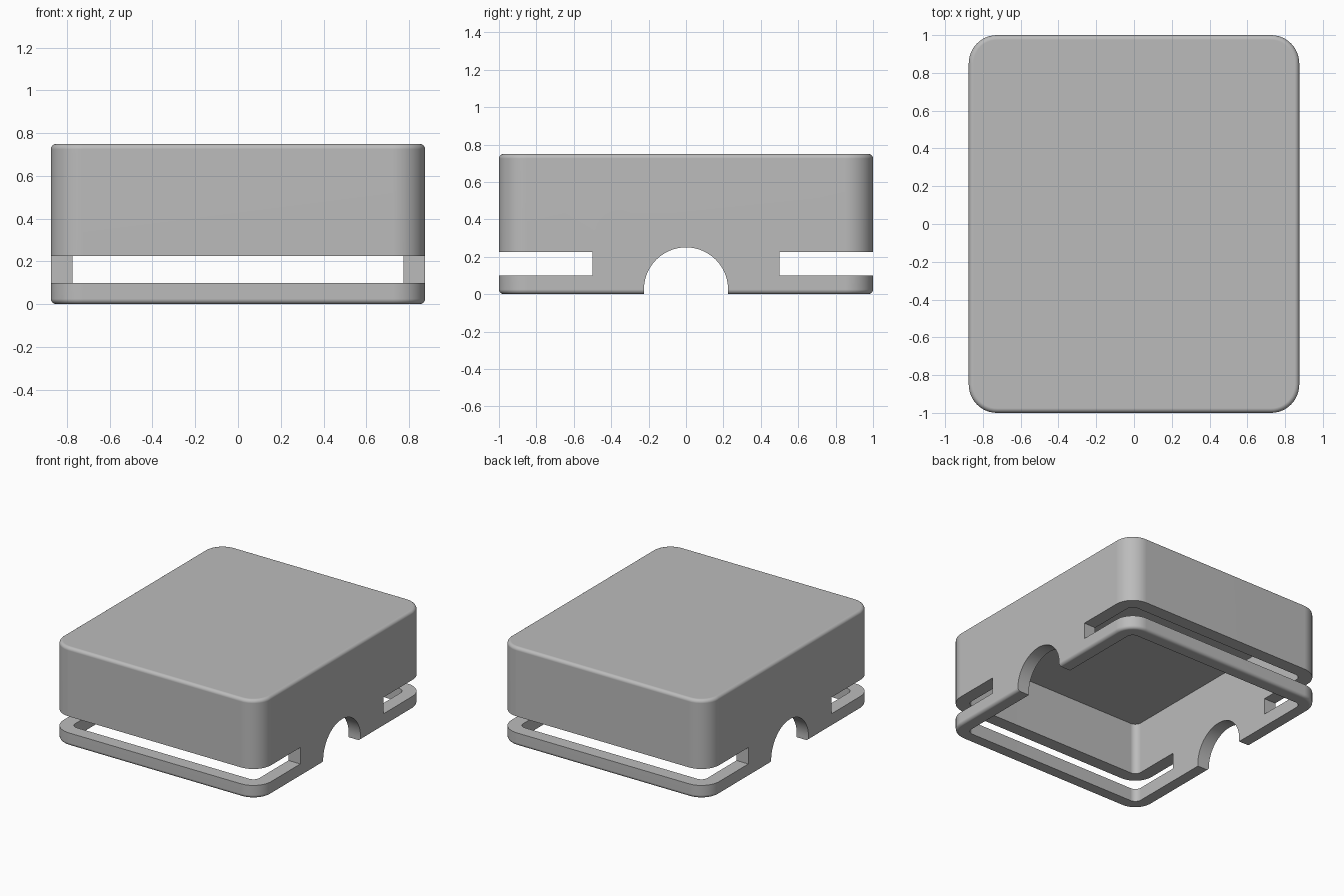
import bpy
import bmesh
import math

default = bpy.data.objects.get("Cube")
if default:
    bpy.data.objects.remove(default, do_unlink=True)

HX, HY, HEIGHT = 0.875, 1.0, 0.75
WALL, CORNER, FILLET = 0.1, 0.15, 0.025
CEILING = 0.625

grey = bpy.data.materials.new("plain_grey")
grey.use_nodes = True
colour = (0.5, 0.5, 0.5, 1)
grey.diffuse_color = colour
grey.node_tree.nodes["Principled BSDF"].inputs["Base Color"].default_value = colour


def loft(name, rings):
    """Closed solid through a stack of equal-length point rings."""
    bm = bmesh.new()
    loops = [[bm.verts.new(p) for p in ring] for ring in rings]
    n = len(loops[0])
    for a, b in zip(loops, loops[1:]):
        for i in range(n):
            j = (i + 1) % n
            bm.faces.new((a[i], a[j], b[j], b[i]))
    bm.faces.new(loops[0][::-1])
    bm.faces.new(loops[-1])
    bmesh.ops.recalc_face_normals(bm, faces=bm.faces)
    mesh = bpy.data.meshes.new(name)
    bm.to_mesh(mesh)
    bm.free()
    mesh.materials.append(grey)
    obj = bpy.data.objects.new(name, mesh)
    bpy.context.collection.objects.link(obj)
    return obj


def rounded_ring(inset, z, steps=12):
    """Rounded rectangle, offset inward from the outer wall."""
    r = CORNER - inset
    points = []
    for q, (sx, sy) in enumerate([(1, 1), (-1, 1), (-1, -1), (1, -1)]):
        for k in range(steps + 1):
            a = math.pi / 2 * (q + k / steps)
            points.append((sx * (HX - CORNER) + r * math.cos(a),
                           sy * (HY - CORNER) + r * math.sin(a), z))
    return points


def block(name, y0, y1, z0, z1):
    return loft(name, [[(x, y0, z0), (x, y1, z0), (x, y1, z1), (x, y0, z1)]
                       for x in (-1.2, 1.2)])


# Outer shell with rounded upper and lower rims
arc = [math.pi / 2 * k / 6 for k in range(7)]
rim = [(FILLET * (1 - math.sin(a)), FILLET * (1 - math.cos(a))) for a in arc]
rings = [rounded_ring(i, z) for i, z in rim]
rings += [rounded_ring(i, HEIGHT - z) for i, z in reversed(rim)]
cover = loft("cover_shell", rings)

# Inner cavity, open underneath
cutters = [loft("cavity_cutter", [rounded_ring(WALL, -0.1), rounded_ring(WALL, CEILING)])]

# Slots wrapping around the front and back ends
for side, y0, y1 in (("front", -1.2, -0.5), ("back", 0.5, 1.2)):
    cutters.append(block(side + "_slot_cutter", y0, y1, 0.1, 0.225))

# Arched openings through both side walls
radius, spring = 0.225, 0.025
arch = [(radius * math.cos(math.pi * k / 40), spring + radius * math.sin(math.pi * k / 40))
        for k in range(41)]
arch += [(-radius, -0.1), (radius, -0.1)]
cutters.append(loft("arch_cutter", [[(x, y, z) for y, z in arch] for x in (-1.2, 1.2)]))

# Cut the openings and remove the cutters
bpy.ops.object.select_all(action='DESELECT')
bpy.context.view_layer.objects.active = cover
cover.select_set(True)
for cutter in cutters:
    cutter.hide_render = True
    mod = cover.modifiers.new("cut", 'BOOLEAN')
    mod.operation = 'DIFFERENCE'
    mod.solver = 'EXACT'
    mod.object = cutter
    bpy.ops.object.modifier_apply(modifier=mod.name)
    bpy.data.objects.remove(cutter, do_unlink=True)

# Smooth rounded edges, crisp cuts
bpy.ops.object.shade_smooth_by_angle(angle=math.radians(30))
weighted = cover.modifiers.new("weighted_normals", 'WEIGHTED_NORMAL')
weighted.keep_sharp = True
